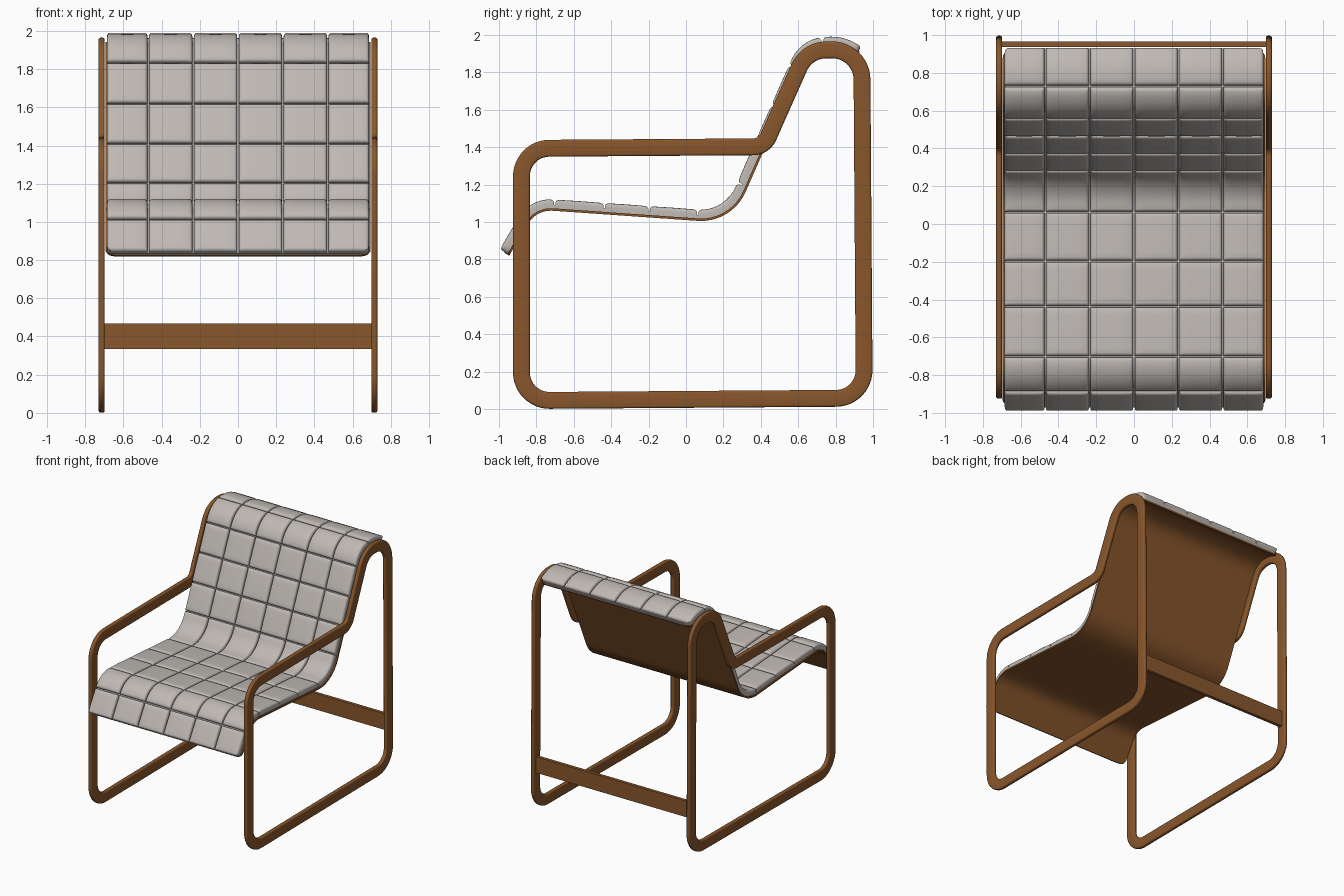
import bpy, math
from mathutils import Vector

if "Cube" in bpy.data.objects:
    bpy.data.objects.remove(bpy.data.objects["Cube"])


def material(name, rgb):
    m = bpy.data.materials.new(name)
    m.diffuse_color = (*rgb, 1)
    m.use_nodes = True
    m.node_tree.nodes["Principled BSDF"].inputs["Base Color"].default_value = m.diffuse_color
    return m


WOOD = material("brown wood", (0.25, 0.095, 0.025))
FABRIC = material("warm grey fabric", (0.52, 0.485, 0.455))


def make(name, verts, faces, mat, angle=40):
    me = bpy.data.meshes.new(name)
    me.from_pydata(verts, [], faces)
    me.materials.append(mat)
    ob = bpy.data.objects.new(name, me)
    bpy.context.collection.objects.link(ob)
    bpy.ops.object.select_all(action='DESELECT')
    ob.select_set(True)
    bpy.context.view_layer.objects.active = ob
    bpy.ops.object.mode_set(mode='EDIT')
    bpy.ops.mesh.select_all(action='SELECT')
    bpy.ops.mesh.normals_make_consistent(inside=False)
    bpy.ops.object.mode_set(mode='OBJECT')
    bpy.ops.object.shade_smooth_by_angle(angle=math.radians(angle))
    return ob


def fillet(points, closed, seg=12):
    """Polyline of (y, z, radius) corners with rounded bends."""
    out, n = [], len(points)
    for i, (y, z, r) in enumerate(points):
        p = Vector((y, z))
        if not closed and i in (0, n - 1):
            out.append(p)
            continue
        a = (Vector(points[i - 1][:2]) - p).normalized()
        b = (Vector(points[(i + 1) % n][:2]) - p).normalized()
        half = a.angle(b) / 2
        c = p + (a + b).normalized() * r / math.sin(half)
        t = r / math.tan(half)
        va, vb = p + a * t - c, p + b * t - c
        w = va.angle(vb)
        for k in range(seg + 1):
            f = k / seg
            out.append(c + (va * math.sin((1 - f) * w) + vb * math.sin(f * w)) / math.sin(w))
    return out


# side frames: a flat band bent into a closed loop
loop = fillet([(-0.88, 0.045, 0.15), (0.953, 0.058, 0.15), (0.94, 1.92, 0.16),
               (0.647, 1.92, 0.16), (0.417, 1.402, 0.09), (-0.88, 1.393, 0.15)], True)
HW, HT, BV = 0.045, 0.016, 0.011
section = []
for sx, sy, a0 in ((1, 1, 0), (-1, 1, 90), (-1, -1, 180), (1, -1, 270)):
    for k in range(4):
        a = math.radians(a0 + 30 * k)
        section.append((sx * (HW - BV) + BV * math.cos(a), sy * (HT - BV) + BV * math.sin(a)))
for side, label in ((1, "right"), (-1, "left")):
    verts, faces, n, m = [], [], len(loop), len(section)
    for i, p in enumerate(loop):
        d = ((p - loop[i - 1]).normalized() + (loop[(i + 1) % n] - p).normalized()).normalized()
        for o, x in section:
            verts.append((side * (0.714 + x), p.x - d.y * o, p.y + d.x * o))
    for i in range(n):
        for j in range(m):
            k, l = (i + 1) % n, (j + 1) % m
            faces.append((i * m + j, k * m + j, k * m + l, i * m + l))
    make(label + "_side_frame", verts, faces, WOOD)

# rear crossbar
bx = [(x, y, z) for x in (-0.702, 0.702) for y in (0.938, 0.965) for z in (0.335, 0.468)]
make("rear_crossbar", bx, [(0, 1, 3, 2), (4, 6, 7, 5), (0, 4, 5, 1), (2, 3, 7, 6),
                           (0, 2, 6, 4), (1, 5, 7, 3)], WOOD)

# seat curve, running from the front lip over the backrest top
curve = fillet([(-0.945, 0.82, 0), (-0.80, 1.066, 0.14), (0.245, 0.993, 0.26),
                (0.657, 1.93, 0.15), (0.82, 1.93, 0.2), (0.915, 1.885, 0)], False, 20)
lengths = [0]
for a, b in zip(curve, curve[1:]):
    lengths.append(lengths[-1] + (b - a).length)
TOTAL = lengths[-1]


def point(s):
    s = min(max(s, 0), TOTAL)
    i = next(k for k in range(1, len(lengths)) if lengths[k] >= s - 1e-9 and lengths[k] > lengths[k - 1])
    f = (s - lengths[i - 1]) / (lengths[i] - lengths[i - 1])
    return curve[i - 1].lerp(curve[i], f)


def on_curve(x, s, h):
    d = (point(s + 0.008) - point(s - 0.008)).normalized()
    p = point(s)
    return (x, p.x - d.y * h, p.y + d.x * h)


def half_width(s, w, r=0.045):
    """Half width of the sheet with rounded corners at both ends."""
    e = min(s, TOTAL - s)
    return w if e >= r else w - r + math.sqrt(max(0, r * r - (r - e) ** 2))


def arc_at(y):
    i = next(k for k in range(1, len(curve)) if curve[k].x >= y)
    f = (y - curve[i - 1].x) / (curve[i].x - curve[i - 1].x)
    return lengths[i - 1] + f * (lengths[i] - lengths[i - 1])


def sheet(name, w, h0, h1, mat):
    ends = [0, 0.002, 0.006, 0.012, 0.02, 0.03, 0.045]
    stops = ends + [0.045 + (TOTAL - 0.09) * k / 120 for k in range(1, 120)] + [TOTAL - e for e in reversed(ends)]
    verts, faces = [], []
    for s in stops:
        hw = half_width(s, w)
        verts += [on_curve(x, s, h) for x, h in ((-hw, h0), (hw, h0), (hw, h1), (-hw, h1))]
    for i in range(len(stops) - 1):
        for j in range(4):
            k = (j + 1) % 4
            faces.append((4 * i + j, 4 * i + k, 4 * i + 4 + k, 4 * i + 4 + j))
    e = len(verts) - 4
    make(name, verts, faces + [(0, 1, 2, 3), (e, e + 1, e + 2, e + 3)], mat)


# bent seat shell and the cushion backing
sheet("seat_shell", 0.695, 0.0, 0.013, WOOD)
sheet("cushion_backing", 0.684, 0.0125, 0.032, FABRIC)

# padded tiles: rounded blocks bent along the seat curve
seams = [0] + [arc_at(y) for y in (-0.845, -0.705, -0.44, -0.20, 0.06, 0.33, 0.42, 0.512, 0.606, 0.735)] + [TOTAL]
columns = [-0.69, -0.47, -0.235, 0, 0.235, 0.47, 0.69]
GAP, ROUND = 0.004, 0.016


def stations(a, b, mid):
    edge = [0, 0.001, 0.004, 0.009, ROUND]
    inner = [a + ROUND + (b - a - 2 * ROUND) * k / mid for k in range(1, mid)]
    return [a + e for e in edge] + inner + [b - e for e in reversed(edge)]


verts, faces = [], []
for s0, s1 in zip(seams, seams[1:]):
    for x0, x1 in zip(columns, columns[1:]):
        ss, xs = stations(s0 + GAP, s1 - GAP, 8), stations(x0 + GAP, x1 - GAP, 4)
        base, ns, nx = len(verts), len(ss), len(xs)
        for i, s in enumerate(ss):
            hw = half_width(s, 0.69)
            for j, x in enumerate(xs):
                d = min(s - ss[0], ss[-1] - s, x - xs[0], xs[-1] - x, ROUND)
                h = 0.057 - ROUND + math.sqrt(max(0, ROUND ** 2 - (ROUND - d) ** 2))
                h += 0.004 * math.sin(math.pi * i / (ns - 1)) * math.sin(math.pi * j / (nx - 1))
                verts.append(on_curve(max(-hw, min(hw, x)), s, h))
        for i in range(ns - 1):
            for j in range(nx - 1):
                a = base + i * nx + j
                faces.append((a, a + 1, a + nx + 1, a + nx))
        # tile sides and underside
        rim = [(0, j) for j in range(nx)] + [(i, nx - 1) for i in range(1, ns)]
        rim += [(ns - 1, j) for j in range(nx - 2, -1, -1)] + [(i, 0) for i in range(ns - 2, 0, -1)]
        low = len(verts)
        for i, j in rim:
            hw = half_width(ss[i], 0.69)
            verts.append(on_curve(max(-hw, min(hw, xs[j])), ss[i], 0.016))
        for k, (i, j) in enumerate(rim):
            q = (k + 1) % len(rim)
            faces.append((base + i * nx + j, base + rim[q][0] * nx + rim[q][1], low + q, low + k))
        under = {ij: low + k for k, ij in enumerate(rim)}
        for i in range(ns - 1):
            faces.append((under[i, 0], under[i, nx - 1], under[i + 1, nx - 1], under[i + 1, 0])
                         if 0 < i < ns - 2 else
                         tuple([under[i, j] for j in ((0, nx - 1) if i else range(nx))]
                               + [under[i + 1, j] for j in ((nx - 1, 0) if not i else range(nx - 1, -1, -1))]))
make("cushion_tiles", verts, faces, FABRIC, 50)
